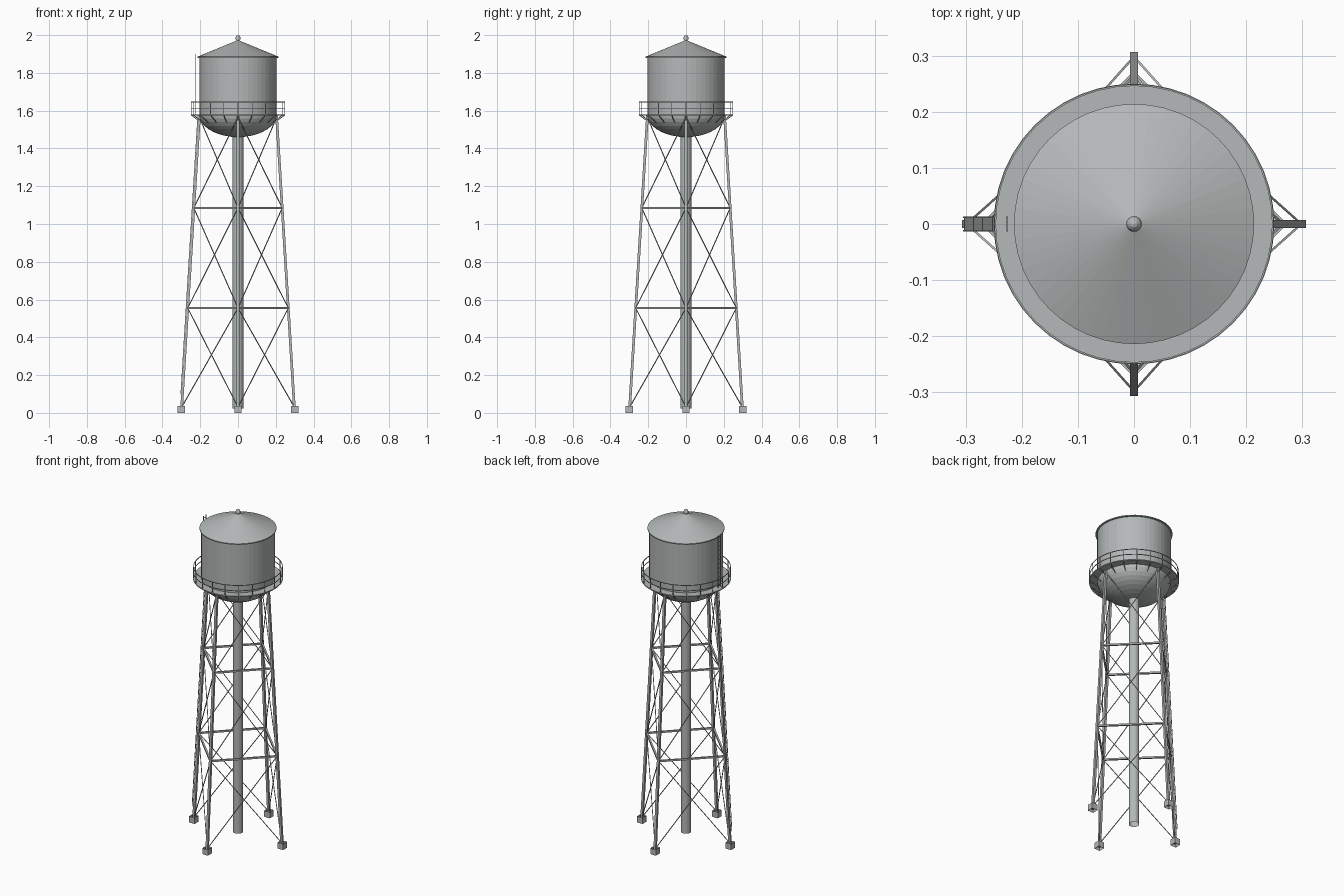
import bpy, bmesh, math
from mathutils import Vector

if "Cube" in bpy.data.objects:
    bpy.data.objects.remove(bpy.data.objects["Cube"])

steel = bpy.data.materials.new("weathered grey steel")
steel.diffuse_color = (0.46, 0.48, 0.48, 1)
steel.use_nodes = True
steel.node_tree.nodes["Principled BSDF"].inputs["Base Color"].default_value = steel.diffuse_color


def finish(name, bm):
    me = bpy.data.meshes.new(name)
    bm.to_mesh(me)
    bm.free()
    me.materials.append(steel)
    ob = bpy.data.objects.new(name, me)
    bpy.context.collection.objects.link(ob)
    return ob


def lathe(name, profile, sides, closed=False):
    """Spin a (radius, height) profile around the z axis."""
    bm = bmesh.new()
    rings = []
    for r, z in profile:
        if r < 1e-5:
            rings.append([bm.verts.new((0, 0, z))] * sides)
        else:
            rings.append([bm.verts.new((r * math.cos(2 * math.pi * i / sides),
                                        r * math.sin(2 * math.pi * i / sides), z))
                          for i in range(sides)])
    pairs = list(zip(rings, rings[1:]))
    if closed:
        pairs.append((rings[-1], rings[0]))
    for a, b in pairs:
        for i in range(sides):
            j = (i + 1) % sides
            bm.faces.new(list(dict.fromkeys((a[i], a[j], b[j], b[i]))))
    bmesh.ops.recalc_face_normals(bm, faces=bm.faces)
    return finish(name, bm)


def bar(bm, p, q, width, sides=4, side_axis=None):
    """Add a straight bar between two points."""
    p, q = Vector(p), Vector(q)
    d = (q - p).normalized()
    u = Vector(side_axis) if side_axis else d.cross(Vector((0, 0, 1)))
    if u.length < 1e-4:
        u = Vector((1, 0, 0))
    u = (u - d * u.dot(d)).normalized()
    v = d.cross(u)
    r = width / 2 / math.cos(math.pi / sides)
    ends = []
    for c in (p, q):
        ends.append([bm.verts.new(c + r * (u * math.cos(a) + v * math.sin(a)))
                     for a in (2 * math.pi * (i + 0.5) / sides for i in range(sides))])
    a, b = ends
    for i in range(sides):
        j = (i + 1) % sides
        bm.faces.new((a[i], a[j], b[j], b[i]))
    bm.faces.new(a[::-1])
    bm.faces.new(b)


def polar(r, deg, z):
    t = math.radians(deg)
    return Vector((r * math.cos(t), r * math.sin(t), z))


LEG_TOP = 1.575
DECK = 1.578


def leg_r(z):
    return 0.300 - 0.096 * z / LEG_TOP


# Tank: shell with a rounded bowl
bowl = [(0.205 * math.sin(math.radians(a)), 1.58 - 0.12 * math.cos(math.radians(a)))
        for a in range(0, 91, 10)]
shell = lathe("tank_shell", bowl + [(0.205, 1.885)], 48)

# Roof cone with a small overhang, and vent on top
lathe("tank_roof", [(0.205, 1.88), (0.214, 1.88), (0.214, 1.886), (0, 1.974)], 48)
lathe("roof_vent", [(0.008, 1.965), (0.008, 1.976), (0.014, 1.978), (0.014, 1.984),
                    (0.011, 1.993), (0.006, 1.998), (0, 2.0)], 16)

# Central standpipe, open at the bottom
lathe("standpipe", [(0.029, 0.022), (0.029, 1.468)], 20)

# Walkway ring
lathe("walkway", [(0.203, DECK - 0.003), (0.25, DECK - 0.003),
                  (0.25, DECK + 0.003), (0.203, DECK + 0.003)], 48, True)

# Railing hoops and posts
for name, z in (("top_rail", 1.646), ("middle_rail", 1.613)):
    lathe(name, [(0.246, z - 0.002), (0.249, z - 0.002),
                 (0.249, z + 0.002), (0.246, z + 0.002)], 48, True)
posts, brackets = bmesh.new(), bmesh.new()
for i in range(20):
    a = i * 18
    bar(posts, polar(0.2475, a, DECK), polar(0.2475, a, 1.646), 0.003)
    bar(brackets, polar(0.245, a, DECK - 0.003), polar(0.196, a, 1.538), 0.004)
finish("railing_posts", posts)
finish("walkway_brackets", brackets)

# Legs and open footing boxes
legs, feet = bmesh.new(), bmesh.new()
for k in range(4):
    a = 90 * k
    bar(legs, polar(leg_r(0.01), a, 0.01), polar(leg_r(LEG_TOP), a, LEG_TOP), 0.014,
        side_axis=polar(1, a + 90, 0))
    c = polar(0.300, a, 0)
    s = 0.019
    corners = ((-s, -s), (s, -s), (s, s), (-s, s))
    low = [bm_v for bm_v in (feet.verts.new((c.x + x, c.y + y, 0)) for x, y in corners)]
    high = [bm_v for bm_v in (feet.verts.new((c.x + x, c.y + y, 0.037)) for x, y in corners)]
    for i in range(4):
        j = (i + 1) % 4
        feet.faces.new((low[i], low[j], high[j], high[i]))
finish("legs", legs)
finish("footings", feet)

# Horizontal struts and crossed tie rods on each side
struts, rods = bmesh.new(), bmesh.new()
levels = (0.03, 0.555, 1.085, 1.565)
for k in range(4):
    a, b = 90 * k, 90 * (k + 1)
    for z in levels[1:3]:
        bar(struts, polar(leg_r(z), a, z), polar(leg_r(z), b, z), 0.010)
    for z0, z1 in zip(levels, levels[1:]):
        bar(rods, polar(leg_r(z0), a, z0), polar(leg_r(z1), b, z1), 0.004)
        bar(rods, polar(leg_r(z0), b, z0), polar(leg_r(z1), a, z1), 0.004)
finish("horizontal_struts", struts)
finish("tie_rods", rods)


# Ladders: one up the left leg, one up the tank side
def ladder(name, p, q, rungs):
    bm = bmesh.new()
    p, q = Vector(p), Vector(q)
    side = Vector((0, 0.012, 0))
    for s in (-1, 1):
        bar(bm, p + s * side, q + s * side, 0.003)
    for i in range(rungs):
        c = p.lerp(q, (i + 0.5) / rungs)
        bar(bm, c - side, c + side, 0.0025)
    finish(name, bm)


ladder("leg_ladder", (-leg_r(0.1) - 0.009, 0, 0.1), (-leg_r(DECK) - 0.009, 0, DECK), 56)
ladder("tank_ladder", (-0.226, 0, DECK), (-0.226, 0, 1.9), 12)
